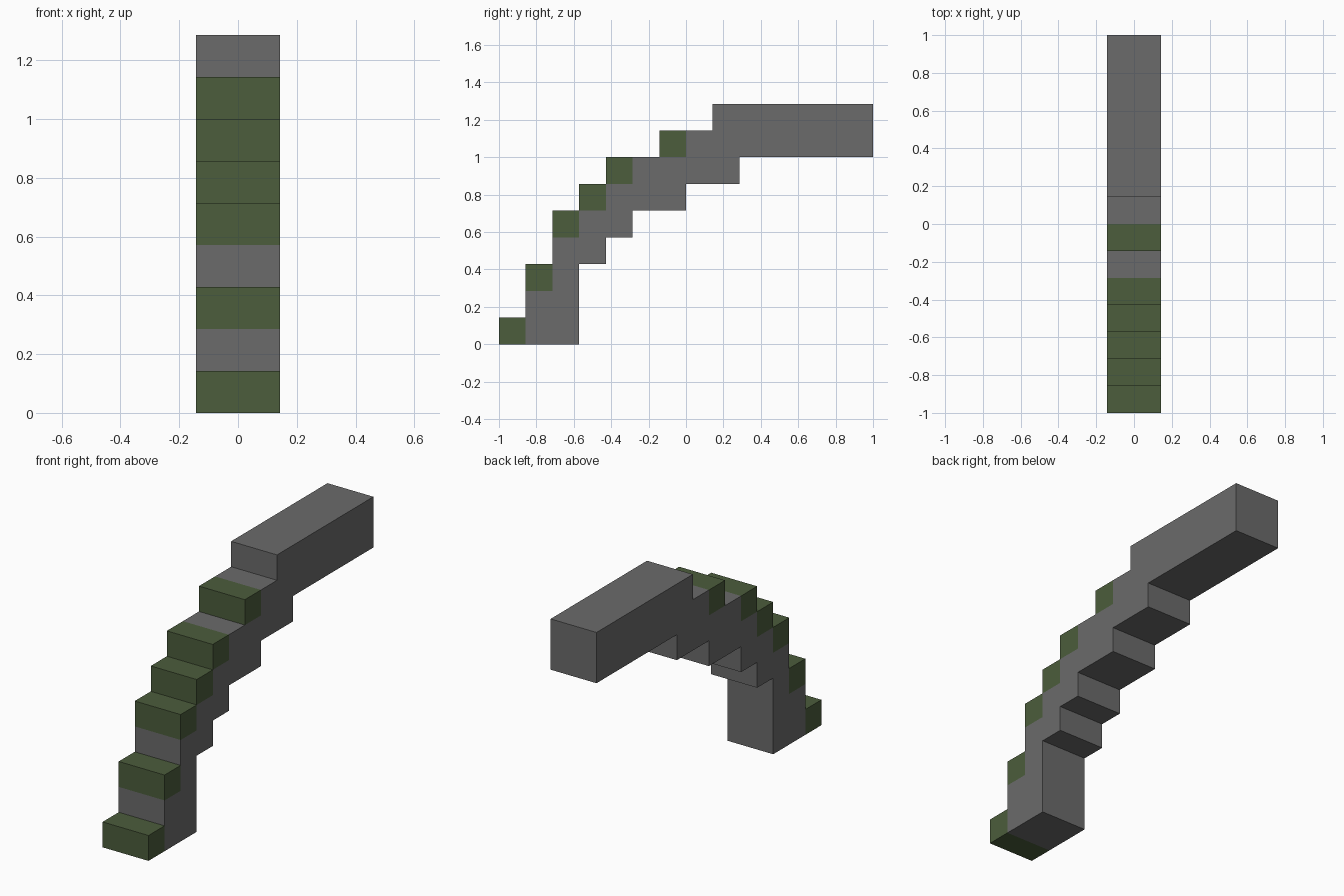
import bpy
import bmesh

cube = bpy.data.objects.get("Cube")
if cube:
    bpy.data.objects.remove(cube, do_unlink=True)

U = 1 / 7          # one grid block
HALF_WIDTH = U     # the whole arch is two blocks wide


def make_material(name, rgb):
    mat = bpy.data.materials.new(name)
    mat.use_nodes = True
    colour = (*rgb, 1)
    mat.diffuse_color = colour
    mat.node_tree.nodes["Principled BSDF"].inputs["Base Color"].default_value = colour
    return mat


def extrude_profile(name, profile, mat):
    """Extrude a (y, z) outline, given in blocks, across the width."""
    bm = bmesh.new()
    verts = [bm.verts.new((-HALF_WIDTH, y * U, z * U)) for y, z in profile]
    face = bm.faces.new(verts)
    new = bmesh.ops.extrude_face_region(bm, geom=[face])["geom"]
    bmesh.ops.translate(bm, vec=(2 * HALF_WIDTH, 0, 0),
                        verts=[v for v in new if isinstance(v, bmesh.types.BMVert)])
    bmesh.ops.recalc_face_normals(bm, faces=bm.faces)
    mesh = bpy.data.meshes.new(name)
    bm.to_mesh(mesh)
    bm.free()
    mesh.materials.append(mat)
    obj = bpy.data.objects.new(name, mesh)
    bpy.context.collection.objects.link(obj)
    return obj


stone = make_material("stone grey", (0.147, 0.147, 0.147))
moss = make_material("moss green", (0.072, 0.109, 0.045))

# Stepped stone arch: up the outer steps, then back along the underside
outer = [(-6, 0), (-6, 2), (-5, 2), (-5, 4), (-4, 4), (-4, 5), (-3, 5), (-3, 6),
         (-2, 6), (-2, 7), (0, 7), (0, 8), (1, 8), (1, 9), (7, 9)]
inner = [(7, 7), (2, 7), (2, 6), (0, 6), (0, 5), (-2, 5), (-2, 4),
         (-3, 4), (-3, 3), (-4, 3), (-4, 0)]
extrude_profile("stone_arch", outer + inner, stone)

# Mossy blocks sitting in the outer steps
for i, (y, z) in enumerate([(-7, 0), (-6, 2), (-5, 4), (-4, 5), (-3, 6), (-1, 7)], 1):
    extrude_profile(f"moss_step_{i}",
                    [(y, z), (y, z + 1), (y + 1, z + 1), (y + 1, z)], moss)
